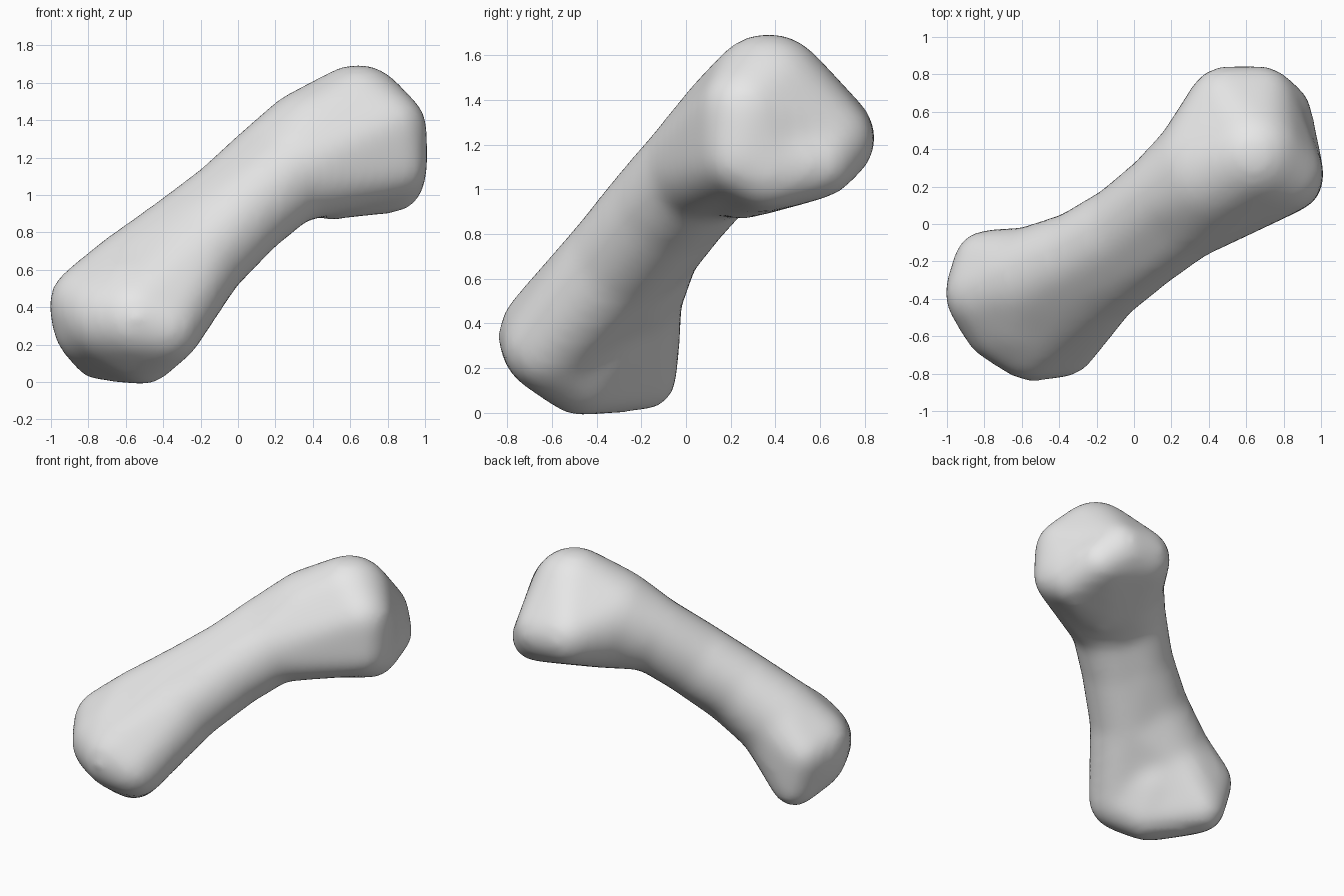
import bpy
import bmesh
from math import copysign
from mathutils import Vector

if "Cube" in bpy.data.objects:
    bpy.data.objects.remove(bpy.data.objects["Cube"], do_unlink=True)

# Rounded lobes of the bone: centre and radius
lobes = {
    # lower head
    "heel": ((-0.74, -0.19, 0.16), 0.13),
    "sole": ((-0.51, -0.47, 0.17), 0.17),
    "front": ((-0.54, -0.60, 0.34), 0.23),
    "inner": ((-0.40, -0.61, 0.30), 0.20),
    "cheek": ((-0.68, -0.50, 0.35), 0.24),
    "core": ((-0.56, -0.44, 0.38), 0.31),
    "outer": ((-0.78, -0.37, 0.41), 0.22),
    "outer_low": ((-0.76, -0.35, 0.31), 0.22),
    "rear": ((-0.79, -0.21, 0.39), 0.16),
    # shaft
    "shaft_a": ((-0.55, -0.30, 0.53), 0.275),
    "shaft_b": ((-0.26, -0.21, 0.745), 0.235),
    "fillet": ((-0.20, -0.30, 0.67), 0.24),
    "shaft_c": ((0.00, -0.07, 0.93), 0.238),
    "shaft_d": ((0.22, 0.10, 1.12), 0.24),
    "neck": ((0.42, 0.28, 1.24), 0.33),
    # upper head
    "dome": ((0.64, 0.37, 1.42), 0.27),
    "shoulder": ((0.80, 0.27, 1.35), 0.20),
    "side": ((0.83, 0.25, 1.15), 0.17),
    "side_low": ((0.82, 0.36, 1.08), 0.16),
    "under": ((0.50, 0.25, 1.08), 0.20),
    "back_a": ((0.49, 0.64, 1.24), 0.19),
    "back_b": ((0.68, 0.65, 1.22), 0.18),
    "tip": ((0.79, 0.60, 1.12), 0.14),
}

# The shaft is oval: extra half width across it
across = Vector((0.6, -0.7, -0.35))
widen = {"shaft_b": 0.05, "shaft_c": 0.06, "shaft_d": 0.07}

# Each group is wrapped in one convex skin
groups = [
    "heel sole rear outer outer_low shaft_a",
    "sole front inner cheek core outer outer_low shaft_a",
    "inner front shaft_a shaft_b fillet",
    "shaft_a shaft_b",
    "shaft_b fillet shaft_c",
    "shaft_c shaft_d",
    "shaft_d neck",
    "shaft_d neck shoulder side",
    "neck dome shoulder side side_low under",
    "neck dome back_a back_b",
    "dome shoulder side back_b",
    "neck under back_a back_b tip side side_low",
]

# Unit ball used for every lobe
ball = bmesh.new()
bmesh.ops.create_icosphere(ball, subdivisions=4, radius=1)
directions = [v.co.copy() for v in ball.verts]
ball.free()


def add_skin(whole, names):
    """Convex hull around the named lobes, puffed to allow for softening."""
    points = []
    for name in names.split():
        centre, radius = lobes[name]
        puffed = radius + 0.003 / radius
        for d in directions:
            shift = copysign(widen.get(name, 0), d.dot(across))
            points.append(whole.verts.new(Vector(centre) + d * puffed + across * shift))
    bmesh.ops.convex_hull(whole, input=points)


# Gather all skins in one mesh
whole = bmesh.new()
for names in groups:
    add_skin(whole, names)
bmesh.ops.delete(whole, geom=[v for v in whole.verts if not v.link_faces],
                 context="VERTS")
mesh = bpy.data.meshes.new("bone")
whole.to_mesh(mesh)
whole.free()
bone = bpy.data.objects.new("bone", mesh)
bpy.context.collection.objects.link(bone)

# Fuse and soften
remesh = bone.modifiers.new("fuse", "REMESH")
remesh.mode = "VOXEL"
remesh.voxel_size = 0.03
remesh.use_smooth_shade = True
soften = bone.modifiers.new("soften", "SMOOTH")
soften.factor = 0.5
soften.iterations = 22

# Pale grey surface
grey = bpy.data.materials.new("pale grey")
grey.use_nodes = True
colour = (0.8, 0.8, 0.8, 1.0)
grey.diffuse_color = colour
grey.node_tree.nodes["Principled BSDF"].inputs["Base Color"].default_value = colour
mesh.materials.append(grey)
